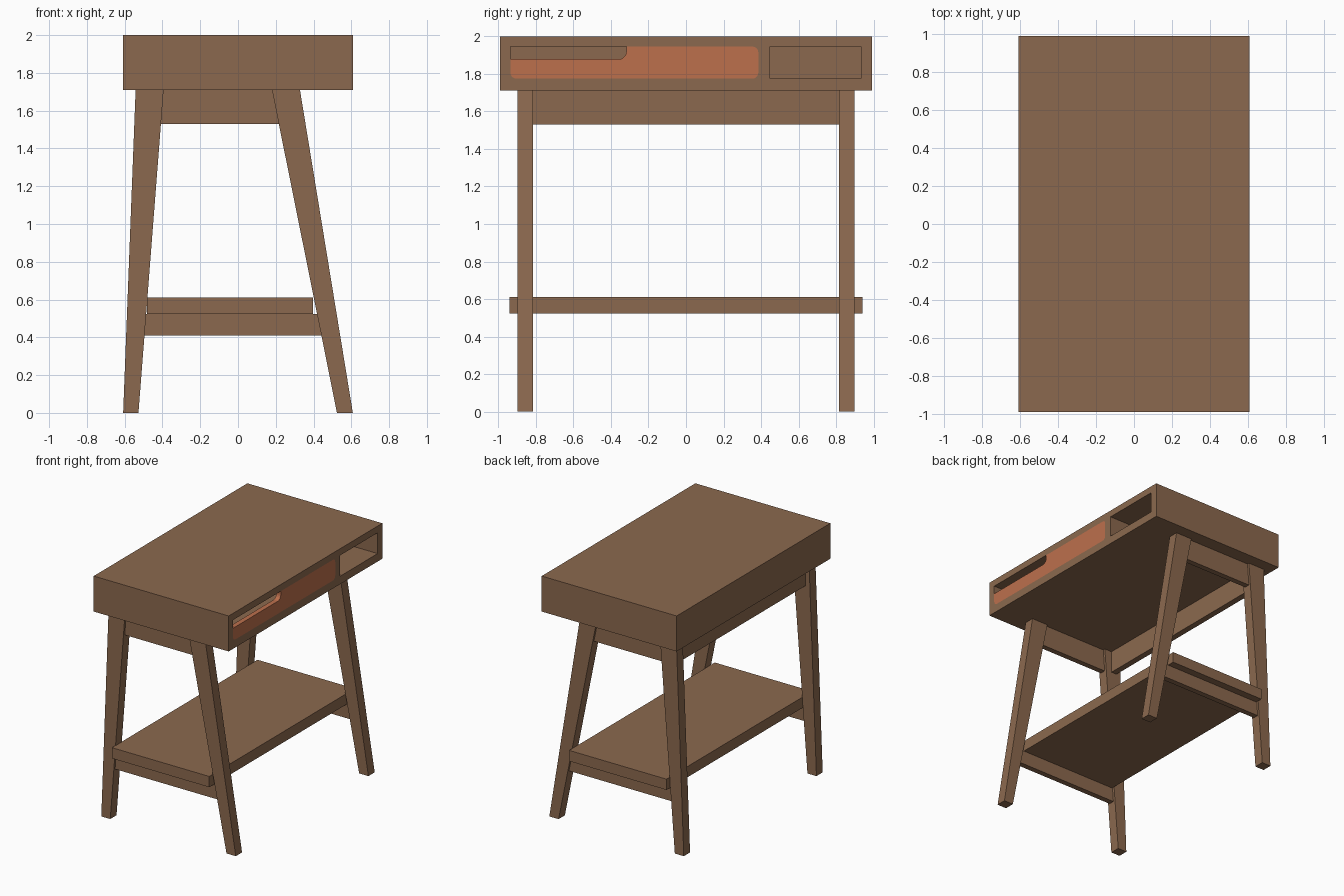
import bpy, bmesh, math

if "Cube" in bpy.data.objects:
    bpy.data.objects.remove(bpy.data.objects["Cube"])


def material(name, rgb):
    m = bpy.data.materials.new(name)
    m.diffuse_color = (*rgb, 1.0)
    m.use_nodes = True
    m.node_tree.nodes["Principled BSDF"].inputs["Base Color"].default_value = m.diffuse_color
    return m


WOOD = material("walnut brown", (0.26, 0.141, 0.077))
ORANGE = material("burnt orange", (0.505, 0.160, 0.073))


def prism(name, pts, axis, a, b, mat):
    """Extrude a 2D profile: axis 'y' takes (x, z) points, axis 'x' takes (y, z)."""
    bm = bmesh.new()

    def ring(d):
        return [bm.verts.new((p, d, q) if axis == "y" else (d, p, q)) for p, q in pts]

    r0, r1 = ring(a), ring(b)
    n = len(pts)
    bm.faces.new(r0)
    bm.faces.new(r1)
    for i in range(n):
        j = (i + 1) % n
        bm.faces.new((r0[i], r0[j], r1[j], r1[i]))
    bmesh.ops.recalc_face_normals(bm, faces=bm.faces)
    me = bpy.data.meshes.new(name)
    bm.to_mesh(me)
    bm.free()
    me.materials.append(mat)
    ob = bpy.data.objects.new(name, me)
    bpy.context.collection.objects.link(ob)
    return ob


def box(name, x, y, z, mat=WOOD):
    return prism(name, [(x[0], z[0]), (x[1], z[0]), (x[1], z[1]), (x[0], z[1])], "y", *y, mat)


def arc(cy, cz, r, start, end, n=5):
    return [(cy + r * math.cos(math.radians(start + (end - start) * i / n)),
             cz + r * math.sin(math.radians(start + (end - start) * i / n)))
            for i in range(n + 1)]


# Desk top box with openings on the +x side
top = box("desk_top", (-0.61, 0.61), (-0.992, 0.992), (1.71, 2.0))
Y0, Y1, Z0, Z1, R = -0.935, 0.385, 1.775, 1.945, 0.03
lower = arc(Y0 + R, Z0 + R, R, 180, 270) + arc(Y1 - R, Z0 + R, R, 270, 360)
upper = arc(Y1 - R, Z1 - R, R, 0, 90)
cutters = [
    box("cubby_cutter", (-0.55, 0.70), (0.448, 0.932), (1.775, 1.945)),
    prism("drawer_cutter", lower + upper + [(Y0, Z1)], "x", -0.55, 0.70, WOOD),
]
for c in cutters:
    c.hide_render = True
    c.hide_viewport = True
    mod = top.modifiers.new(c.name, "BOOLEAN")
    mod.object = c
    mod.operation = "DIFFERENCE"
    mod.solver = "EXACT"

# Drawer front with hand notch at its upper left
notch = [(-0.318, Z1)] + arc(-0.358, 1.918, 0.04, 0, -90) + [(Y0, 1.878)]
prism("drawer_front", lower + upper + notch, "x", 0.57, 0.61, ORANGE)

# Splayed tapered legs and short cross pieces, mirrored front and back
rear_leg = [(-0.608, 0), (-0.527, 0), (-0.394, 1.71), (-0.542, 1.71)]
seat_leg = [(0.524, 0), (0.608, 0), (0.328, 1.71), (0.18, 1.71)]
for s, label in ((-1, "front"), (1, "back")):
    prism(label + "_left_leg", rear_leg, "y", s * 0.897, s * 0.816, WOOD)
    prism(label + "_right_leg", seat_leg, "y", s * 0.897, s * 0.816, WOOD)
    prism(label + "_apron", [(-0.43, 1.53), (0.23, 1.53), (0.20, 1.71), (-0.42, 1.71)],
          "y", s * 0.88, s * 0.835, WOOD)
    prism(label + "_stretcher", [(-0.51, 0.41), (0.455, 0.41), (0.435, 0.524), (-0.50, 0.524)],
          "y", s * 0.88, s * 0.835, WOOD)

# Long apron and shelf
box("long_apron", (-0.51, -0.46), (-0.82, 0.82), (1.53, 1.71))
box("shelf", (-0.482, 0.398), (-0.94, 0.94), (0.524, 0.612))
